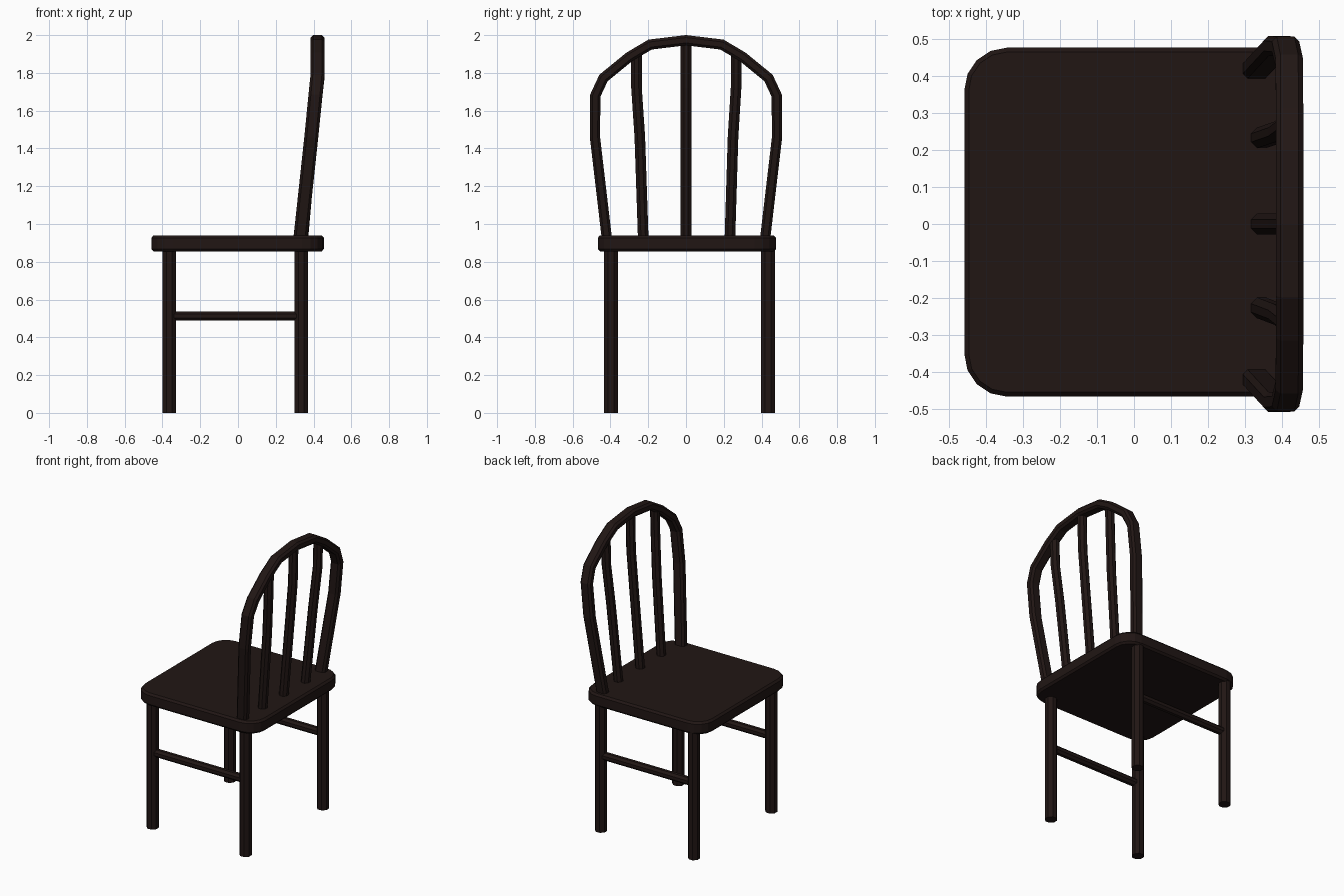
import bpy, bmesh, math
from mathutils import Vector

if "Cube" in bpy.data.objects:
    bpy.data.objects.remove(bpy.data.objects["Cube"])

wood = bpy.data.materials.new("dark_wood")
wood.diffuse_color = (0.015, 0.008, 0.007, 1)
wood.use_nodes = True
wood.node_tree.nodes["Principled BSDF"].inputs["Base Color"].default_value = wood.diffuse_color


def finish(bm, name):
    bmesh.ops.recalc_face_normals(bm, faces=bm.faces)
    mesh = bpy.data.meshes.new(name)
    bm.to_mesh(mesh)
    bm.free()
    mesh.materials.append(wood)
    ob = bpy.data.objects.new(name, mesh)
    bpy.context.collection.objects.link(ob)
    return ob


def sweep(name, path, section):
    """Sweep a closed section (u, v) along a path with mitred joints."""
    pts = [Vector(p) for p in path]
    bm = bmesh.new()
    rings = []
    for i, p in enumerate(pts):
        d0 = (p - pts[max(i - 1, 0)]).normalized()
        d1 = (pts[min(i + 1, len(pts) - 1)] - p).normalized()
        t = (d0 + d1).normalized()
        side = Vector((0, 1, 0)) if abs(t.x) > 0.9 else Vector((1, 0, 0))
        n = t.cross(side).normalized()
        scale = 1 / max(t.dot(d1 if d1.length else d0), 0.5)
        rings.append([bm.verts.new(p + side * u + n * v * scale) for u, v in section])
    k = len(section)
    for a, b in zip(rings, rings[1:]):
        for j in range(k):
            bm.faces.new((a[j], a[(j + 1) % k], b[(j + 1) % k], b[j]))
    bm.faces.new(rings[0])
    bm.faces.new(rings[-1])
    return finish(bm, name)


def ngon(n, r):
    # regular section with flat sides facing the axes, r = half width
    R = r / math.cos(math.pi / n)
    return [(R * math.cos((i + .5) * 2 * math.pi / n),
             R * math.sin((i + .5) * 2 * math.pi / n)) for i in range(n)]


def chamfered(a, b, c):
    return [(a, b - c), (a - c, b), (c - a, b), (-a, b - c),
            (-a, c - b), (c - a, -b), (a - c, -b), (a, c - b)]


# Seat: rounded slab with chamfered rims
bm = bmesh.new()
layers = []
for z, inset in ((0.855, 0.012), (0.868, 0), (0.927, 0), (0.94, 0.012)):
    ring = []
    for q, (sx, sy) in enumerate(((1, 1), (-1, 1), (-1, -1), (1, -1))):
        for s in range(5):
            a = math.pi / 2 * (q + s / 4)
            r = 0.115 - inset
            ring.append(bm.verts.new((sx * 0.342 - 0.002 + r * math.cos(a),
                                      sy * 0.357 + 0.005 + r * math.sin(a), z)))
    layers.append(ring)
for a, b in zip(layers, layers[1:]):
    for j in range(len(a)):
        k = (j + 1) % len(a)
        bm.faces.new((a[j], a[k], b[k], b[j]))
bm.faces.new(layers[0])
bm.faces.new(layers[-1])
finish(bm, "seat")

# Legs and side stretchers
for side, y in (("right", -0.397), ("left", 0.434)):
    for end, x in (("front", -0.364), ("back", 0.335)):
        sweep(f"{end}_{side}_leg", [(x, y, 0), (x, y, 0.87)], ngon(8, 0.036))
    sweep(f"{side}_stretcher", [(-0.35, y, 0.513), (0.32, y, 0.513)], ngon(8, 0.025))

# Bowed back frame, half path mirrored in y
half = [(0.328, 0.415, 0.90), (0.332, 0.421, 0.94), (0.388, 0.482, 1.46),
        (0.410, 0.480, 1.68), (0.420, 0.437, 1.773), (0.421, 0.30, 1.885),
        (0.421, 0.19, 1.950)]
path = half + [(0.421, 0, 1.973)] + [(x, -y, z) for x, y, z in reversed(half)]
sweep("back_bow", path, chamfered(0.037, 0.027, 0.013))

# Back spindles fanning outwards
for name, y0, y1, z1 in (("right_spindle", -0.227, -0.262, 1.90),
                         ("middle_spindle", 0, 0, 1.96),
                         ("left_spindle", 0.233, 0.265, 1.90)):
    sweep(name, [(0.341, y0, 0.90), (0.345, y0, 0.94), (0.391, (y0 + y1) / 2, 1.46),
                 (0.413, y1, 1.72), (0.418, y1, z1)], ngon(8, 0.028))
